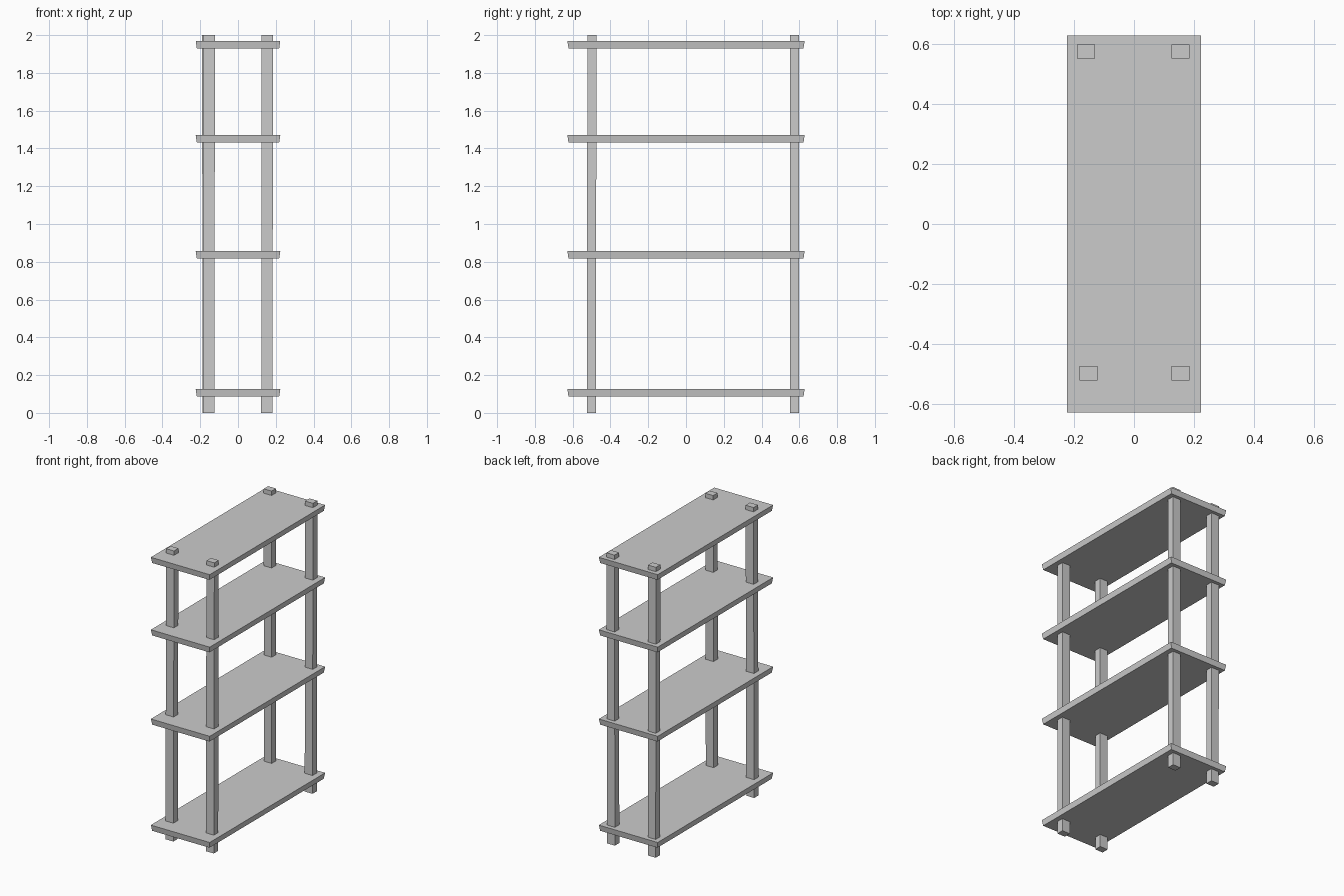
import bpy, bmesh

if "Cube" in bpy.data.objects:
    bpy.data.objects.remove(bpy.data.objects["Cube"])


def prism(name, bottom, top, z0, z1):
    """Four-sided block; bottom and top are (x0, x1, y0, y1) rectangles."""
    bm = bmesh.new()
    rings = []
    for (x0, x1, y0, y1), z in ((bottom, z0), (top, z1)):
        rings.append([bm.verts.new((x, y, z)) for x, y in
                      ((x0, y0), (x1, y0), (x1, y1), (x0, y1))])
    low, high = rings
    bm.faces.new(low[::-1])
    bm.faces.new(high)
    for i in range(4):
        j = (i + 1) % 4
        bm.faces.new((low[i], low[j], high[j], high[i]))
    mesh = bpy.data.meshes.new(name)
    bm.to_mesh(mesh)
    bm.free()
    obj = bpy.data.objects.new(name, mesh)
    bpy.context.collection.objects.link(obj)
    return obj


# Shelves: boards slightly narrower on the underside
SX, SY, INSET = 0.224, 0.628, 0.006
top_rect = (-SX, SX, -SY, SY)
low_rect = (-SX + INSET, SX - INSET, -SY + INSET, SY - INSET)
for i, z in enumerate((0.126, 0.857, 1.471, 1.970)):
    prism(f"shelf_{i + 1}", low_rect, top_rect, z - 0.040, z)

# Posts: run through all shelves, with a very slight lean
posts = {
    "front_left_post": (-0.152, -0.498, -0.003, -0.003),
    "front_right_post": (0.155, -0.498, -0.002, -0.003),
    "back_left_post": (-0.160, 0.575, 0.002, -0.001),
    "back_right_post": (0.155, 0.575, -0.002, -0.001),
}
HX, HY = 0.030, 0.024
for name, (x, y, dx, dy) in posts.items():
    bx, by = x + dx, y + dy
    prism(name, (bx - HX, bx + HX, by - HY, by + HY),
          (x - HX, x + HX, y - HY, y + HY), 0.0, 2.0)
